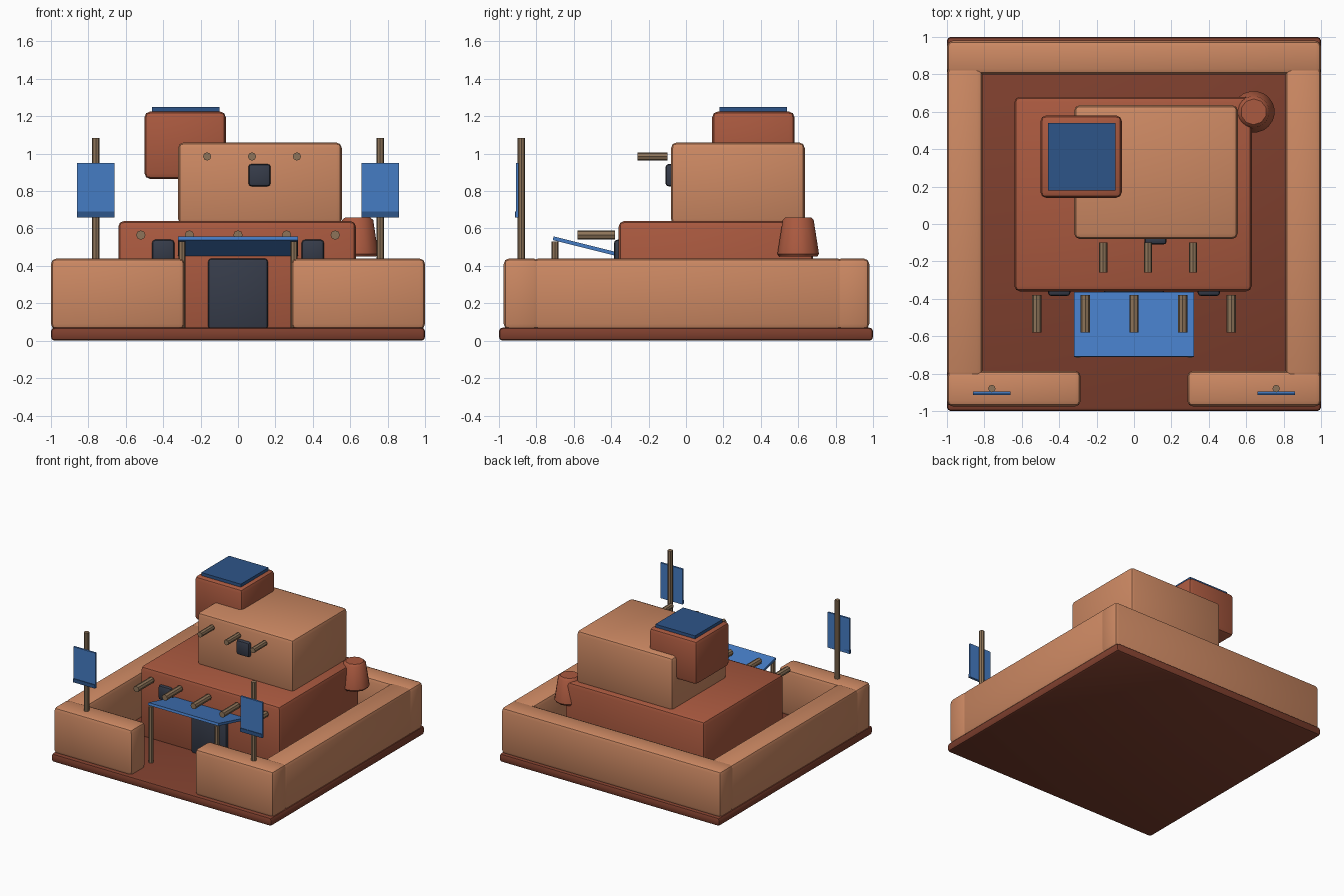
import bpy, math

if "Cube" in bpy.data.objects:
    bpy.data.objects.remove(bpy.data.objects["Cube"])


def material(name, rgb):
    m = bpy.data.materials.new(name)
    m.use_nodes = True
    m.diffuse_color = (*rgb, 1)
    m.node_tree.nodes["Principled BSDF"].inputs["Base Color"].default_value = (*rgb, 1)
    return m


tan = material("tan clay", (0.61, 0.25, 0.125))
red = material("red clay", (0.40, 0.10, 0.05))
earth = material("dark earth", (0.21, 0.05, 0.027))
wood = material("wood", (0.27, 0.175, 0.10))
slate = material("dark slate", (0.037, 0.045, 0.068))
blue = material("blue cloth", (0.06, 0.20, 0.55))
navy = material("dark blue cloth", (0.027, 0.09, 0.25))


def finish(name, mat, bevel, segments=2):
    o = bpy.context.object
    o.name = name
    o.data.materials.append(mat)
    if bevel:
        b = o.modifiers.new("Bevel", "BEVEL")
        b.width, b.segments = bevel, segments
        b.limit_method = "ANGLE"
        bpy.ops.object.modifier_apply(modifier=b.name)
        bpy.ops.object.shade_smooth_by_angle(angle=math.radians(35))
    return o


def box(name, xs, ys, zs, mat, bevel=0.0, segments=2):
    spans = (xs, ys, zs)
    bpy.ops.mesh.primitive_cube_add(size=1, location=[sum(s) / 2 for s in spans])
    o = bpy.context.object
    o.scale = [s[1] - s[0] for s in spans]
    bpy.ops.object.transform_apply(location=False, rotation=False)
    return finish(name, mat, bevel, segments)


def rod(name, start, length, radius, mat, along_y=False):
    x, y, z = start
    centre = (x, y + length / 2, z) if along_y else (x, y, z + length / 2)
    turn = (math.pi / 2, 0, 0) if along_y else (0, 0, 0)
    bpy.ops.mesh.primitive_cylinder_add(vertices=8, radius=radius, depth=length,
                                        location=centre, rotation=turn)
    return finish(name, mat, 0)


# Ground slab and courtyard walls
box("ground_slab", (-1, 1), (-1, 1), (0, 0.07), earth, 0.02)
box("back_wall", (-1, 1), (0.8, 0.98), (0.06, 0.44), tan, 0.03)
for side, s in (("left", 1), ("right", -1)):
    box(side + "_wall", sorted((s * 0.81, s)), (-0.82, 0.84), (0.06, 0.44), tan, 0.03)
    box(side + "_front_wall", sorted((s * 0.285, s)), (-0.975, -0.785), (0.06, 0.44), tan, 0.03)

# Stacked house blocks
box("lower_storey", (-0.64, 0.63), (-0.36, 0.68), (0.05, 0.64), red, 0.03)
box("upper_storey", (-0.32, 0.555), (-0.08, 0.635), (0.62, 1.06), tan, 0.03)
box("roof_tower", (-0.5, -0.065), (0.14, 0.58), (0.865, 1.225), red, 0.03)
box("tower_cover", (-0.46, -0.1), (0.18, 0.54), (1.22, 1.25), navy)

# Door and windows
box("door", (-0.16, 0.16), (-0.385, -0.33), (0.06, 0.44), slate, 0.018)
for name, x, y, z in (("left_window", 0.4, -0.36, 0.48), ("right_window", -0.4, -0.36, 0.48),
                      ("upper_window", 0.115, -0.085, 0.885)):
    box(name, (x - 0.06, x + 0.06), (y - 0.025, y + 0.025), (z - 0.06, z + 0.06), slate, 0.018)

# Projecting roof beams
for i in range(5):
    rod(f"lower_beam_{i + 1}", (0.26 * (i - 2), -0.58, 0.565), 0.2, 0.025, wood, True)
for i in range(3):
    rod(f"upper_beam_{i + 1}", (0.24 * i - 0.165, -0.26, 0.985), 0.16, 0.022, wood, True)

# Awning, rising away from the door
awning = box("awning", (-0.32, 0.32), (-0.715, -0.36), (0.495, 0.515), blue)
awning.rotation_euler.x = -math.atan2(0.085, 0.34)

# Awning posts, flag poles and banners
for side, s in (("left", 1), ("right", -1)):
    rod(side + "_awning_post", (s * 0.3, -0.7, 0.06), 0.47, 0.018, wood)
    rod(side + "_flag_pole", (s * 0.76, -0.88, 0.42), 0.665, 0.02, wood)
    xs = sorted((s * 0.66, s * 0.86))
    box(side + "_banner", xs, (-0.91, -0.895), (0.66, 0.95), blue)
    box(side + "_banner_hem", xs, (-0.915, -0.895), (0.66, 0.69), navy)

# Tapered clay pot beside the house
bpy.ops.mesh.primitive_cone_add(vertices=10, radius1=0.118, radius2=0.085, depth=0.21,
                                location=(0.64, 0.6, 0.555))
finish("clay_pot", red, 0.015, 1)
